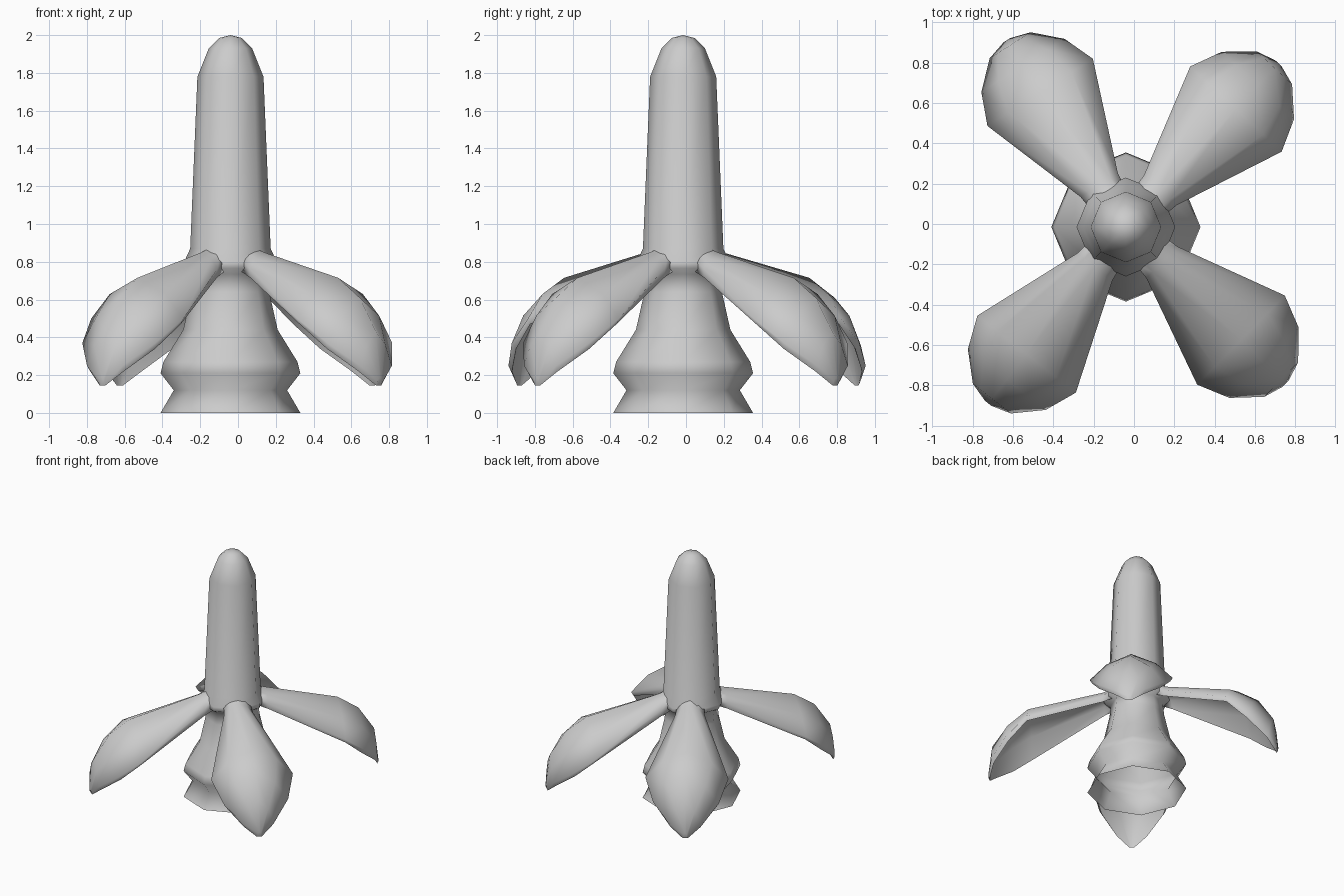
import bpy, bmesh, math

if "Cube" in bpy.data.objects:
    bpy.data.objects.remove(bpy.data.objects["Cube"])

CX, CY = -0.04, -0.015


def make_object(name, bm, angle=85):
    bmesh.ops.recalc_face_normals(bm, faces=bm.faces[:])
    mesh = bpy.data.meshes.new(name)
    bm.to_mesh(mesh)
    bm.free()
    obj = bpy.data.objects.new(name, mesh)
    bpy.context.collection.objects.link(obj)
    bpy.ops.object.select_all(action='DESELECT')
    obj.select_set(True)
    bpy.context.view_layer.objects.active = obj
    bpy.ops.object.shade_smooth_by_angle(angle=math.radians(angle))
    return obj


def bridge(bm, rings):
    for a, b in zip(rings, rings[1:]):
        n = len(a)
        for i in range(n):
            j = (i + 1) % n
            bm.faces.new((a[i], a[j], b[j], b[i]))


# Eight-sided stem with flared, open base, small collar and rounded top
profile = [(0.37, 0), (0.30, 0.12), (0.37, 0.21), (0.355, 0.27), (0.25, 0.44),
           (0.205, 0.64), (0.195, 0.735), (0.245, 0.765), (0.245, 0.80), (0.213, 0.87),
           (0.175, 1.78), (0.115, 1.93), (0.06, 1.985)]
bm = bmesh.new()
rings = [[bm.verts.new((CX + r * math.cos(k * math.pi / 4),
                        CY + r * math.sin(k * math.pi / 4), z)) for k in range(8)]
         for r, z in profile]
bridge(bm, rings)
tip = bm.verts.new((CX, CY, 2.0))
for k in range(8):
    bm.faces.new((rings[-1][k], rings[-1][(k + 1) % 8], tip))
make_object("stem", bm)

# Leaf stations: distance, half width, ridge height, side height, thickness
STATIONS = [(0.17, 0.10, 0.875, 0.82, 0.07), (0.25, 0.11, 0.85, 0.765, 0.05),
            (0.80, 0.31, 0.715, 0.50, 0.03), (0.96, 0.245, 0.61, 0.37, 0.03),
            (1.08, 0.12, 0.43, 0.25, 0.03), (1.11, 0.02, 0.19, 0.165, 0.02)]


# Drooping leaf, arched across its width and hollow underneath
def leaf(name, degrees, length):
    ca, sa = math.cos(math.radians(degrees)), math.sin(math.radians(degrees))
    bm = bmesh.new()
    rings = []
    for s, w, ridge, side, thick in STATIONS:
        inset = 0.6 * thick if s in (0.96, 1.08) else 0.0
        s *= length
        top = [(s, w * f, ridge - (ridge - side) * d)
               for f, d in ((-1, 1), (-0.6, 0.4), (0, 0), (0.6, 0.4), (1, 1))]
        under = [(s - inset, y * 0.94, z - thick) for s, y, z in reversed(top)]
        if s > 1.09 * length:  # pointed tip
            under = [(s - 0.01, y, 0.145) for s, y, z in under]
        rings.append([bm.verts.new((CX + x * ca - y * sa, CY + x * sa + y * ca, z))
                      for x, y, z in top + under])
    bridge(bm, rings)
    bm.faces.new(rings[0])
    bm.faces.new(rings[-1])
    make_object(name, bm)


for name, degrees, length in (("leaf_back_right", 47, 1.0), ("leaf_back_left", 122.5, 0.99),
                              ("leaf_front_left", 232, 1.0), ("leaf_front_right", -44.5, 1.0)):
    leaf(name, degrees, length)
